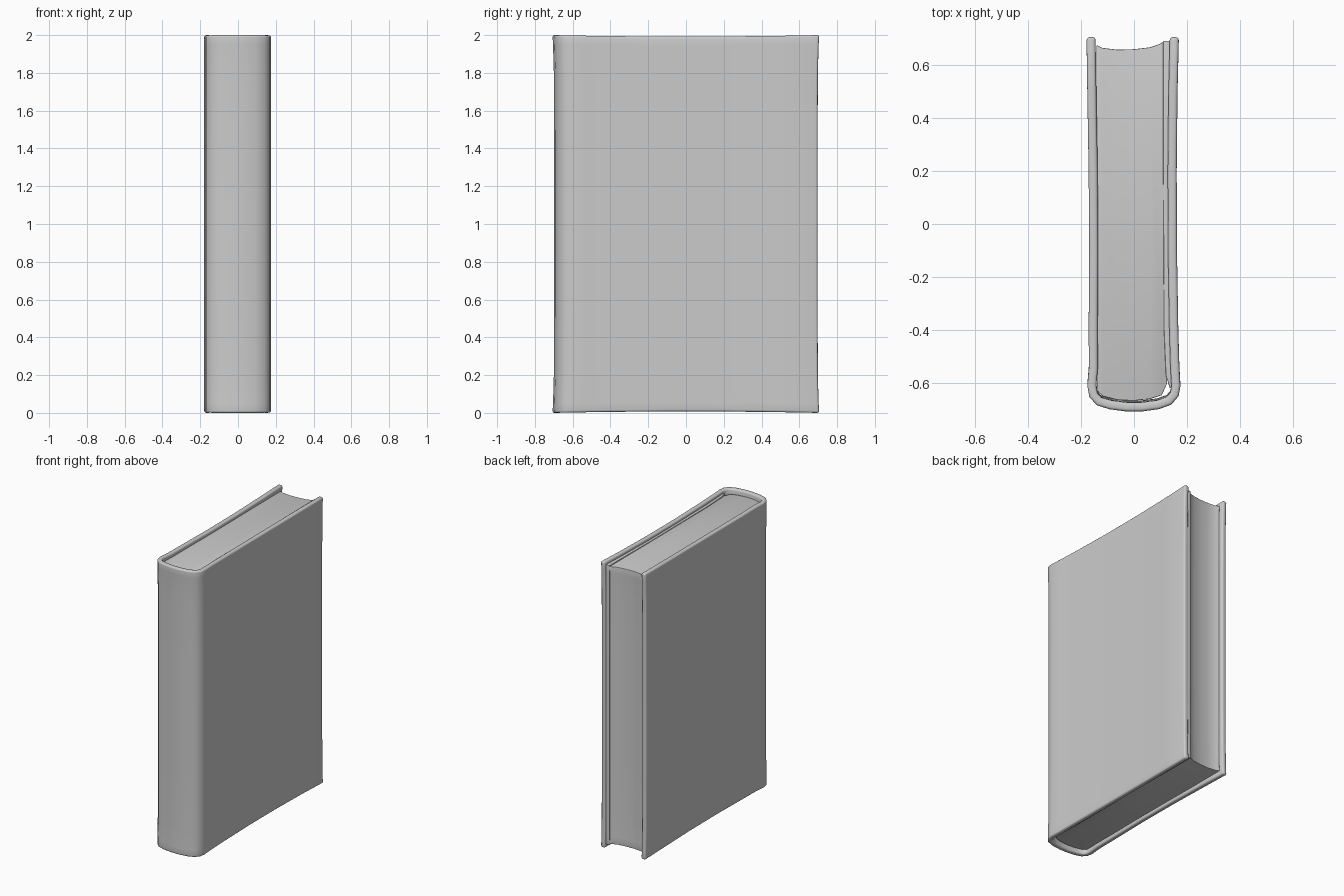
import bpy, bmesh
from mathutils import Vector

if "Cube" in bpy.data.objects:
    bpy.data.objects.remove(bpy.data.objects["Cube"])


def finish(obj, width):
    """Round the rims and smooth the surface."""
    bpy.context.view_layer.objects.active = obj
    obj.select_set(True)
    mod = obj.modifiers.new("rounded_rims", 'BEVEL')
    mod.width, mod.segments = width, 3
    mod.limit_method, mod.angle_limit = 'ANGLE', 0.9
    bpy.ops.object.modifier_apply(modifier=mod.name)
    bpy.ops.object.shade_smooth_by_angle(angle=0.7)
    obj.select_set(False)


def strip_solid(name, side_a, side_b, z0, z1, bow=0.0, pinch=0.0, bevel=0.0):
    """Upright solid whose plan lies between two matching polylines."""
    bm = bmesh.new()
    n = len(side_a)
    loop = list(side_a) + list(reversed(side_b))
    mid, half = (z0 + z1) / 2, (z1 - z0) / 2
    rings = []
    for t in (-1, -0.95, -0.8, -0.4, 0, 0.4, 0.8, 0.95, 1):
        ring = []
        for x, y in loop:
            dip = bow * max(0, 1 - (y / 0.7) ** 2)
            ring.append(bm.verts.new((x, y * (1 - pinch * (1 - t ** 8)),
                                      mid + t * (half - dip))))
        rings.append(ring)
    m = len(loop)
    for low, high in zip(rings, rings[1:]):
        for i in range(m):
            j = (i + 1) % m
            bm.faces.new((low[i], low[j], high[j], high[i]))
    for ring in (rings[0], rings[-1]):
        for i in range(n - 1):
            bm.faces.new((ring[i], ring[i + 1], ring[m - 2 - i], ring[m - 1 - i]))
    bmesh.ops.recalc_face_normals(bm, faces=bm.faces)
    mesh = bpy.data.meshes.new(name)
    bm.to_mesh(mesh)
    bm.free()
    obj = bpy.data.objects.new(name, mesh)
    bpy.context.collection.objects.link(obj)
    finish(obj, bevel)
    return obj


def offset(path, dist):
    """Shift a plan polyline sideways by a distance."""
    pts = [Vector(p) for p in path]
    out = []
    for i, p in enumerate(pts):
        d = (pts[min(i + 1, len(pts) - 1)] - pts[max(i - 1, 0)]).normalized()
        out.append((p.x + d.y * dist, p.y - d.x * dist))
    return out


# Wraparound cover: left board, rounded spine, right board
center = [(-0.162, 0.705), (-0.159, 0.5), (-0.154, 0.2), (-0.152, -0.1),
          (-0.154, -0.4), (-0.153, -0.54), (-0.159, -0.61), (-0.153, -0.645),
          (-0.132, -0.669), (-0.09, -0.682), (-0.03, -0.69), (0.03, -0.69),
          (0.09, -0.682), (0.132, -0.667), (0.153, -0.642), (0.158, -0.61),
          (0.154, -0.54), (0.150, -0.4), (0.145, -0.1), (0.144, 0.2),
          (0.147, 0.5), (0.152, 0.705)]
strip_solid("cover", offset(center, 0.017), offset(center, -0.017),
            0.0, 2.0, bow=0.008, pinch=0.012, bevel=0.011)

# Page block: hollow fore edge and rounded back
fore = [(-0.142, 0.675), (-0.12, 0.664), (-0.06, 0.657), (0.0, 0.659),
        (0.06, 0.666), (0.095, 0.678), (0.113, 0.688)]
back = [(-0.14, -0.628), (-0.115, -0.65), (-0.06, -0.664), (0.0, -0.666),
        (0.06, -0.66), (0.105, -0.645), (0.125, -0.60)]
strip_solid("pages", fore, back, 0.03, 1.97, pinch=0.008, bevel=0.003)

# Endpaper lining the right board
strip_solid("endpaper",
            [(0.11, 0.69), (0.11, 0.2), (0.113, -0.4), (0.12, -0.57), (0.135, -0.62)],
            [(0.138, 0.69), (0.131, 0.2), (0.136, -0.4), (0.142, -0.57), (0.145, -0.61)],
            0.022, 1.978, bow=0.004, bevel=0.003)
